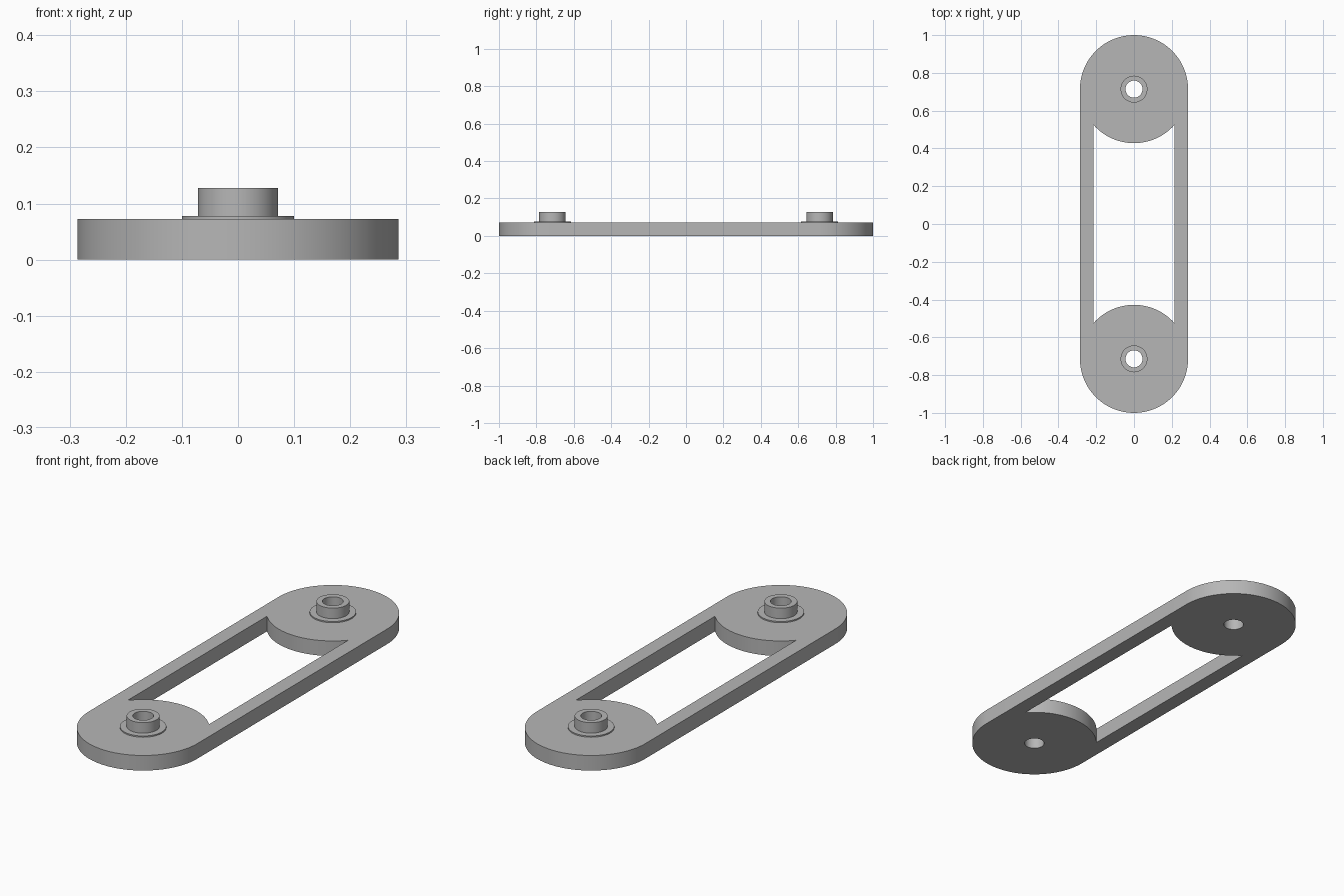
import bpy, bmesh
from math import cos, sin, pi, asin

cube = bpy.data.objects.get("Cube")
if cube:
    bpy.data.objects.remove(cube)

R, CY = 0.286, 0.714          # end disc radius and centre offset
INNER = 0.214                 # inner edge of the side bars
HOLE, BOSS, WASHER = 0.045, 0.071, 0.1
Z_PLATE, Z_WASHER, Z_BOSS = 0.072, 0.078, 0.128
SEG = 64

grey = bpy.data.materials.new("plain grey")
grey.use_nodes = True
grey.diffuse_color = (0.47, 0.47, 0.47, 1)
grey.node_tree.nodes["Principled BSDF"].inputs["Base Color"].default_value = grey.diffuse_color


def arc(cy, r, start, end, n):
    return [(r * cos(start + (end - start) * i / n),
             cy + r * sin(start + (end - start) * i / n)) for i in range(n + 1)]


def finish(bm, name):
    bmesh.ops.recalc_face_normals(bm, faces=bm.faces)
    mesh = bpy.data.meshes.new(name)
    bm.to_mesh(mesh)
    bm.free()
    mesh.materials.append(grey)
    obj = bpy.data.objects.new(name, mesh)
    bpy.context.collection.objects.link(obj)
    bpy.ops.object.select_all(action='DESELECT')
    obj.select_set(True)
    bpy.context.view_layer.objects.active = obj
    bpy.ops.object.shade_smooth_by_angle(angle=pi / 6)
    return obj


# Link plate: rounded outline, slot bounded by the disc edges, two pin holes
half = asin(INNER / R)
outer = arc(CY, R, 0, pi, SEG) + arc(-CY, R, pi, 2 * pi, SEG)
slot = (arc(CY, R, 1.5 * pi - half, 1.5 * pi + half, SEG // 2)
        + arc(-CY, R, pi / 2 - half, pi / 2 + half, SEG // 2))
holes = [arc(y, HOLE, 0, 2 * pi, SEG)[:-1] for y in (-CY, CY)]

bm = bmesh.new()
for loop in [outer, slot] + holes:
    verts = [bm.verts.new((x, y, 0)) for x, y in loop]
    for a, b in zip(verts, verts[1:] + verts[:1]):
        bm.edges.new((a, b))
bmesh.ops.triangle_fill(bm, use_beauty=True, edges=bm.edges[:], normal=(0, 0, 1))
top = bmesh.ops.extrude_face_region(bm, geom=bm.faces[:], use_keep_orig=True)
bmesh.ops.translate(bm, vec=(0, 0, Z_PLATE),
                    verts=[v for v in top["geom"] if isinstance(v, bmesh.types.BMVert)])
finish(bm, "link_plate")

# Hollow pin with a thin washer step, turned around each disc centre
profile = [(HOLE, Z_PLATE), (HOLE, Z_BOSS), (BOSS, Z_BOSS),
           (BOSS, Z_WASHER), (WASHER, Z_WASHER), (WASHER, Z_PLATE)]
for name, cy in (("front_pin", -CY), ("back_pin", CY)):
    bm = bmesh.new()
    verts = [bm.verts.new((r, cy, z)) for r, z in profile]
    edges = [bm.edges.new(pair) for pair in zip(verts, verts[1:])]
    bmesh.ops.spin(bm, geom=verts + edges, cent=(0, cy, 0), axis=(0, 0, 1),
                   angle=2 * pi, steps=SEG, use_merge=True)
    bmesh.ops.remove_doubles(bm, verts=bm.verts, dist=1e-5)
    pin = finish(bm, name)
    # Open shells: make sure the faces point outward
    if any(p.normal.z < -0.5 for p in pin.data.polygons):
        pin.data.flip_normals()
